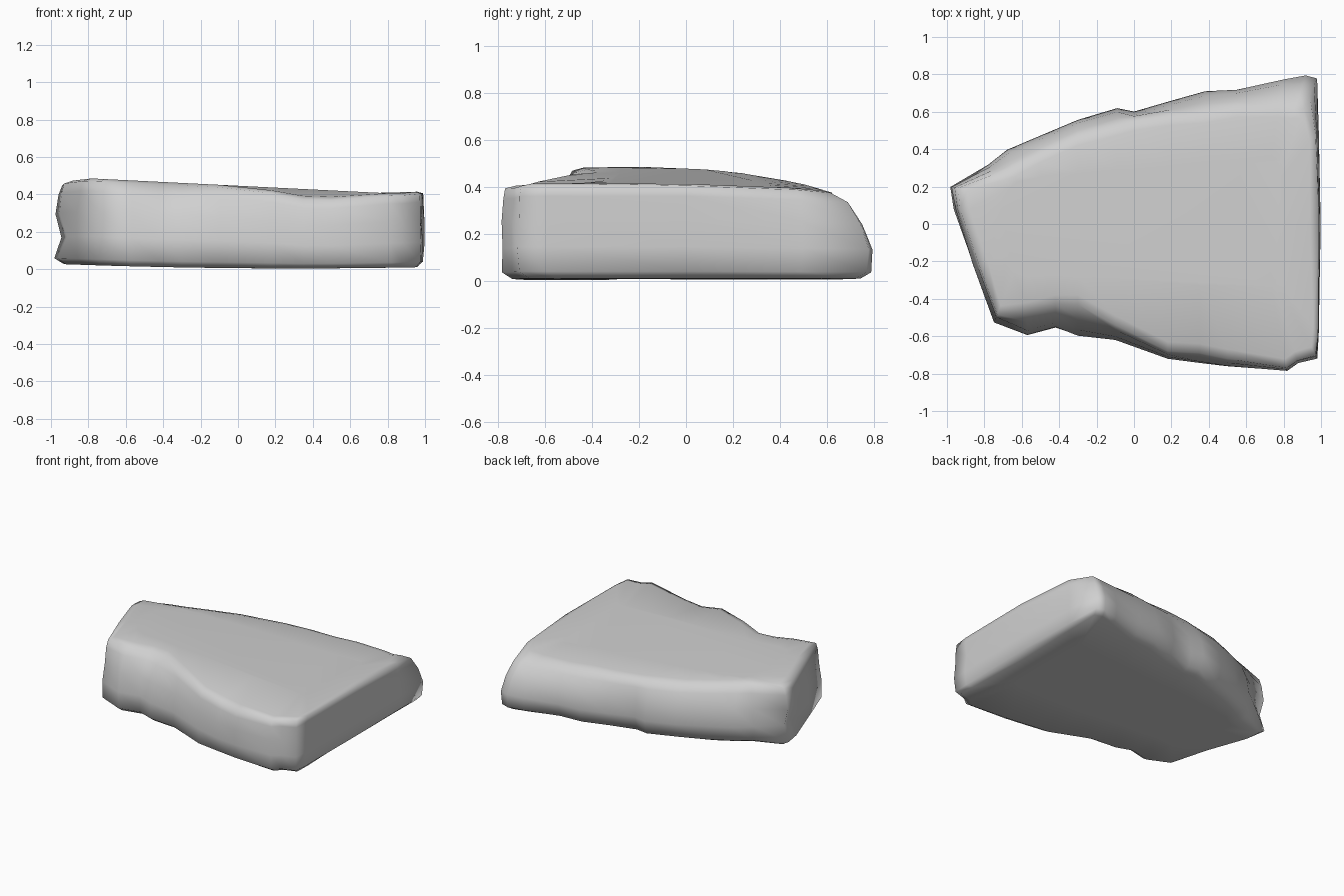
import bpy
import bmesh
import random
from mathutils import Vector

random.seed(4)
default_cube = bpy.data.objects.get("Cube")
if default_cube:
    bpy.data.objects.remove(default_cube, do_unlink=True)

# Outline of the slab: x, y, inset of the upper rim, inset of the underside
OUTLINE = [
    (-1, .2, .06, .03), (-.78, .32, .07, .05), (-.68, .4, .1, .06),
    (-.5, .48, .1, .06), (-.3, .56, .09, .07), (-.09, .625, .1, .06),
    (0, .61, .06, .06), (.2, .66, .08, .06), (.38, .71, .12, .05),
    (.55, .72, .1, .05), (.8, .78, .16, .03), (.92, .8, .2, .02),
    (.98, .78, .18, .02), (.99, .5, .03, .02), (1, 0, .01, .02),
    (.99, -.6, .01, .02), (.98, -.72, .02, .02), (.88, -.75, .02, .02),
    (.82, -.79, .02, .01), (.5, -.77, .05, .02), (.35, -.75, .06, .02),
    (.18, -.73, .05, .02), (-.1, -.62, .08, .02), (-.3, -.6, .17, .01),
    (-.42, -.56, .13, .01), (-.57, -.6, .13, .01), (-.75, -.53, .05, .01),
    (-.87, -.22, .04, .02), (-.97, .08, .04, .01),
]

# Side profile: height fraction, share of rim inset, share of underside inset,
# extra inset, roughness, dent in the narrow end
PROFILE = [
    (0, 0, 1, .04, 0, 0), (.07, 0, .6, 0, 0, 0), (.33, 0, 0, 0, .01, .05),
    (.62, .2, 0, 0, .015, 0), (.86, .55, 0, 0, .01, 0), (.97, 1, 0, 0, 0, 0),
    (1, 1, 0, .05, 0, 0),
]


def clamp(value, low, high):
    return max(low, min(high, value))


def core_point(point):
    """Nearest point of the inner block that all insets move towards."""
    return Vector((clamp(point.x, -.6, .7), clamp(point.y, -.15, .15)))


def underside(point):
    return .004 + .015 * (point.x - .3) ** 2


def upper_surface(point):
    x, y = point
    height = .446 - .05 * x
    height -= .07 * max(0, y) * (1 - .5 * x)                   # fall to the back
    height += .15 * max(0, x - .85) - .1 * max(0, -x - .8)     # end lips
    hollow = max(0, 1 - abs(x - .4) / .35)
    return height - .18 * hollow * max(0, -y - .4)             # worn front edge


def place(bm, point, height):
    low, high = underside(point), upper_surface(point)
    return bm.verts.new((point.x, point.y, low + (high - low) * height))


def ring(bm, height, rim_share, base_share, extra, rough, dent):
    verts = []
    for x, y, rim, base in OUTLINE:
        point = Vector((x, y))
        inward = (core_point(point) - point).normalized()
        inset = rim * rim_share + base * base_share + extra
        inset += random.uniform(0, rough)
        if x < -.9:
            inset += dent
        verts.append(place(bm, point + inward * inset, height))
    return verts


def inner_ring(bm, height):
    """Ring well inside, keeping the broad faces flat under smooth shading."""
    verts = []
    for x, y, rim, base in OUTLINE:
        point = Vector((x, y))
        verts.append(place(bm, point.lerp(core_point(point), .7), height))
    return verts


def bridge(bm, lower, upper):
    for i in range(len(lower)):
        j = (i + 1) % len(lower)
        bm.faces.new((lower[i], lower[j], upper[j], upper[i]))


# Stone slab, lofted from underside to upper surface
bm = bmesh.new()
rings = [inner_ring(bm, 0)]
rings += [ring(bm, *row) for row in PROFILE]
rings.append(inner_ring(bm, 1))
for lower, upper in zip(rings, rings[1:]):
    bridge(bm, lower, upper)
bm.faces.new(rings[0])
bm.faces.new(rings[-1])
bmesh.ops.recalc_face_normals(bm, faces=bm.faces)
for face in bm.faces:
    face.smooth = True

mesh = bpy.data.meshes.new("stone_slab")
bm.to_mesh(mesh)
bm.free()
slab = bpy.data.objects.new("stone_slab", mesh)
bpy.context.collection.objects.link(slab)

# Stone colour
stone = bpy.data.materials.new("grey_stone")
stone.use_nodes = True
colour = (.63, .63, .63, 1)
stone.diffuse_color = colour
for node in stone.node_tree.nodes:
    if node.type == "BSDF_PRINCIPLED":
        node.inputs["Base Color"].default_value = colour
mesh.materials.append(stone)
